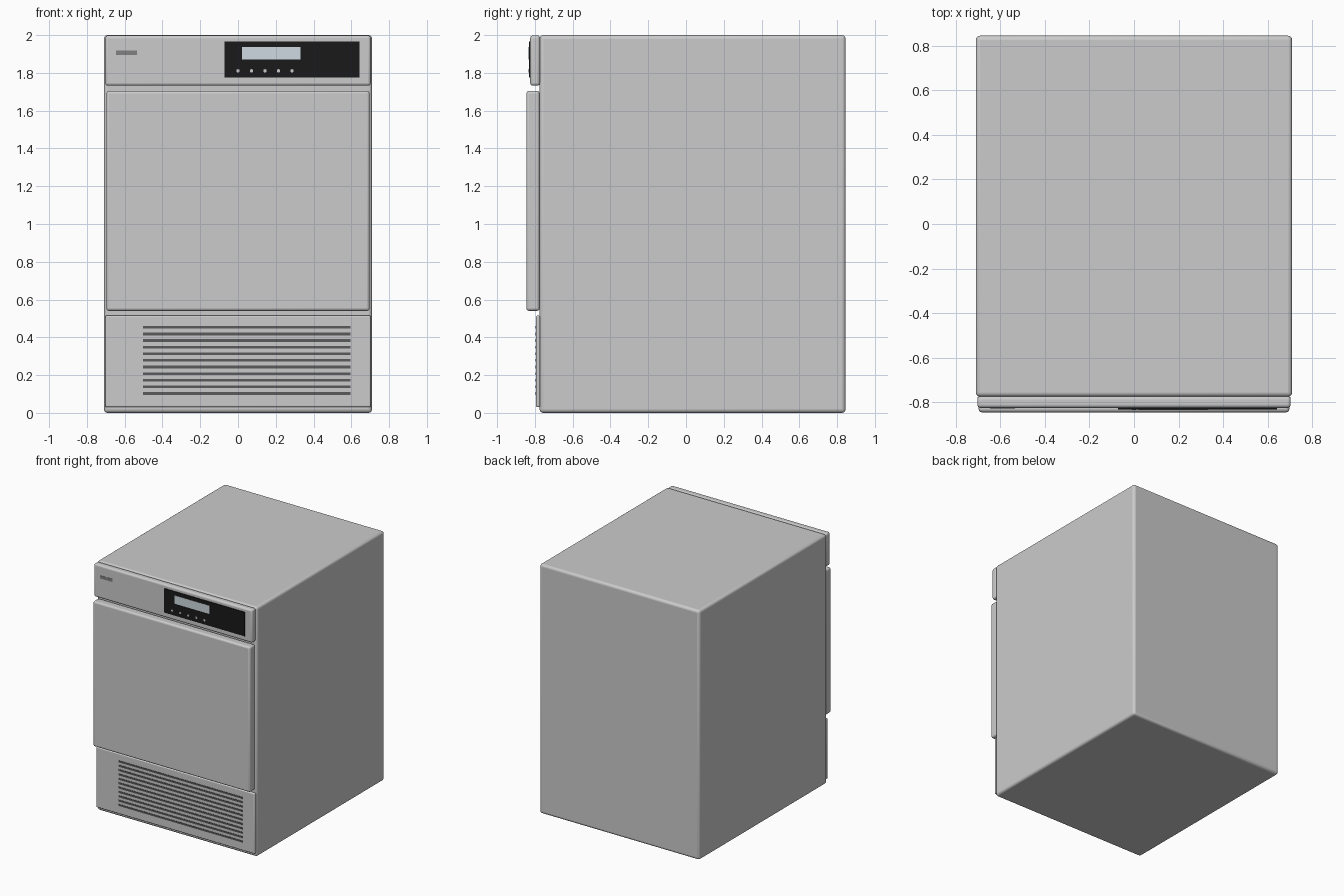
import bpy, math

if "Cube" in bpy.data.objects:
    bpy.data.objects.remove(bpy.data.objects["Cube"])


def material(name, color):
    m = bpy.data.materials.new(name)
    m.diffuse_color = (*color, 1)
    m.use_nodes = True
    m.node_tree.nodes["Principled BSDF"].inputs["Base Color"].default_value = m.diffuse_color
    return m


def finish(obj, name, mat):
    obj.name = name
    if mat:
        obj.data.materials.append(mat)
    return obj


def box(name, x, y, z, bevel=0.0, mat=None):
    """Box from (min, max) ranges, with optional rounded edges."""
    bpy.ops.mesh.primitive_cube_add(
        size=1, location=[(r[0] + r[1]) / 2 for r in (x, y, z)])
    obj = bpy.context.object
    obj.scale = [r[1] - r[0] for r in (x, y, z)]
    bpy.ops.object.transform_apply(location=False, rotation=False, scale=True)
    if bevel:
        mod = obj.modifiers.new("rounded_edges", 'BEVEL')
        mod.width = bevel
        mod.segments = 4
        bpy.ops.object.shade_smooth_by_angle(angle=math.radians(35))
    return finish(obj, name, mat)


black = material("black_glass", (0.01, 0.01, 0.01))
screen = material("screen_blue_grey", (0.62, 0.70, 0.75))
dark = material("vent_dark", (0.10, 0.10, 0.10))
badge = material("badge_grey", (0.22, 0.22, 0.22))
white = material("button_white", (0.8, 0.8, 0.78))

# Cabinet and the three front panels
box("cabinet", (-0.71, 0.71), (-0.775, 0.845), (0, 2), 0.02)
box("control_panel", (-0.703, 0.703), (-0.825, -0.773), (1.732, 1.998), 0.015)
box("door", (-0.697, 0.697), (-0.845, -0.775), (0.54, 1.705), 0.015)
box("kick_panel", (-0.703, 0.703), (-0.794, -0.773), (0.03, 0.515), 0.008)

# Control display, screen, buttons and plain badge plate
box("display_glass", (-0.072, 0.642), (-0.832, -0.82), (1.775, 1.967), 0, black)
box("display_screen", (0.02, 0.332), (-0.834, -0.828), (1.872, 1.938), 0, screen)
for i in range(5):
    bpy.ops.mesh.primitive_cylinder_add(
        vertices=24, radius=0.009, depth=0.008,
        location=(i * 0.0715, -0.831, 1.811), rotation=(math.pi / 2, 0, 0))
    bpy.ops.object.shade_smooth_by_angle(angle=math.radians(35))
    finish(bpy.context.object, f"button_{i + 1}", white)
box("badge_plate", (-0.645, -0.535), (-0.827, -0.82), (1.894, 1.918), 0, badge)

# Ventilation slats on the kick panel
for i in range(11):
    z = 0.103 + i * 0.035
    box(f"vent_slat_{i + 1}", (-0.502, 0.595), (-0.797, -0.788),
        (z - 0.007, z + 0.007), 0, dark)
